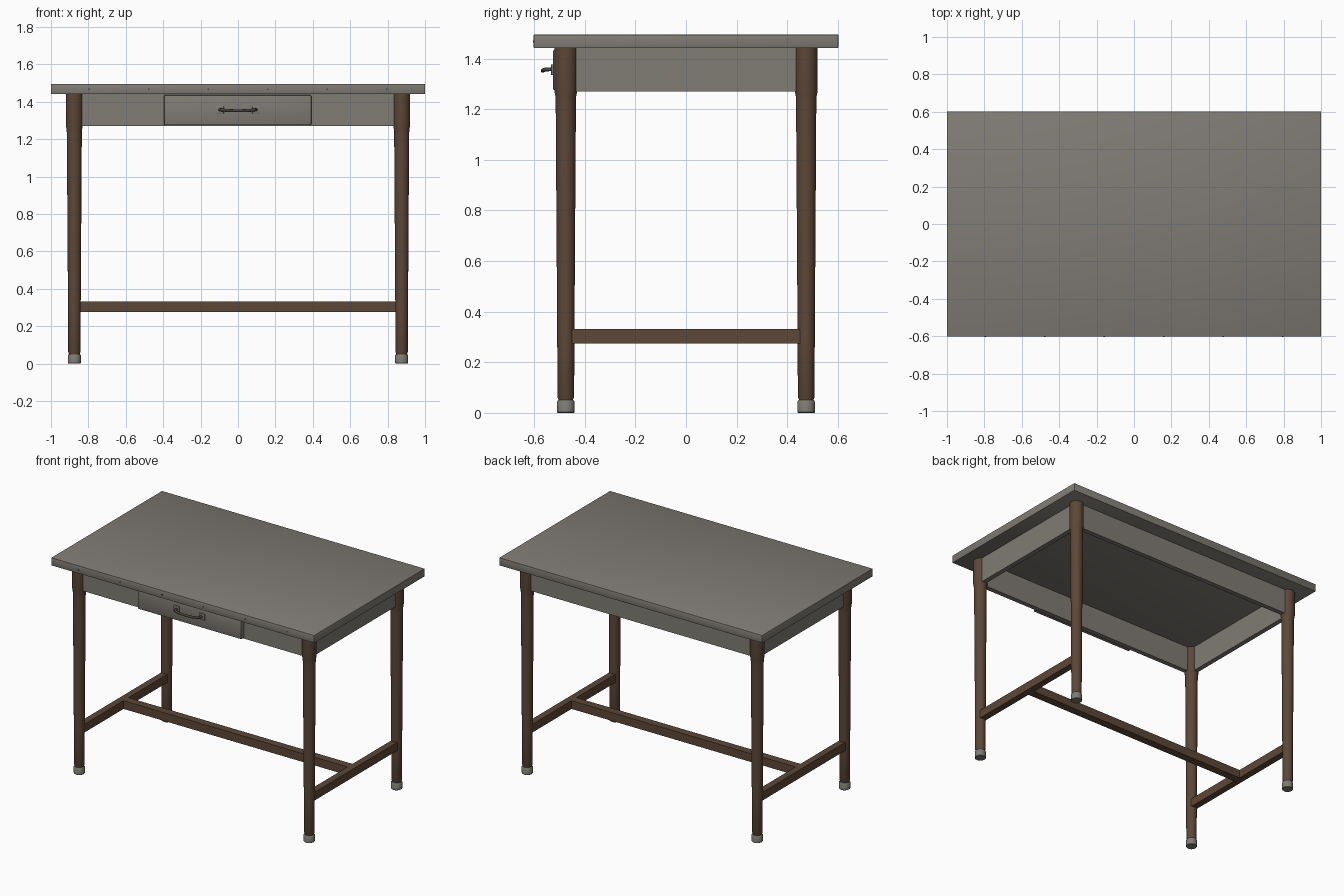
import bpy, bmesh, math
from mathutils import Vector

if "Cube" in bpy.data.objects:
    bpy.data.objects.remove(bpy.data.objects["Cube"])


def material(name, rgb):
    m = bpy.data.materials.new(name)
    m.diffuse_color = (*rgb, 1)
    m.use_nodes = True
    m.node_tree.nodes["Principled BSDF"].inputs["Base Color"].default_value = m.diffuse_color
    return m


GREY = material("grey_laminate", (0.215, 0.200, 0.178))
WOOD = material("brown_wood", (0.108, 0.063, 0.038))
FOOT = material("foot_grey", (0.21, 0.20, 0.175))
DARK = material("dark_metal", (0.06, 0.057, 0.052))


def finish(name, bm, mat, smooth=False):
    bmesh.ops.recalc_face_normals(bm, faces=bm.faces)
    me = bpy.data.meshes.new(name)
    bm.to_mesh(me)
    bm.free()
    me.materials.append(mat)
    ob = bpy.data.objects.new(name, me)
    bpy.context.collection.objects.link(ob)
    if smooth:
        bpy.ops.object.select_all(action='DESELECT')
        ob.select_set(True)
        bpy.context.view_layer.objects.active = ob
        bpy.ops.object.shade_smooth_by_angle(angle=math.radians(35))
    return ob


def box(name, lo, hi, mat, bevel=0):
    bm = bmesh.new()
    bmesh.ops.create_cube(bm, size=1)
    for v in bm.verts:
        v.co = Vector([(a + b) / 2 + c * (b - a) for a, b, c in zip(lo, hi, v.co)])
    if bevel:
        bmesh.ops.bevel(bm, geom=bm.edges[:], offset=bevel, segments=2,
                        profile=0.5, affect='EDGES')
    return finish(name, bm, mat, bevel > 0)


def lathe(name, profile, mat, x, y, sides=32):
    # closed turned solid around a vertical axis, profile = (radius, z)
    bm = bmesh.new()
    rings = []
    for r, z in profile:
        rings.append([bm.verts.new((x + r * math.cos(2 * math.pi * i / sides),
                                    y + r * math.sin(2 * math.pi * i / sides), z))
                      for i in range(sides)])
    for a, b in zip(rings, rings[1:]):
        for i in range(sides):
            j = (i + 1) % sides
            bm.faces.new((a[i], a[j], b[j], b[i]))
    bm.faces.new(rings[0][::-1])
    bm.faces.new(rings[-1])
    return finish(name, bm, mat, True)


LX, LY = 0.875, 0.475      # leg centres
AZ0, AZ1 = 1.27, 1.442     # apron heights

# Table top
box("table_top", (-1, -0.602, AZ1), (1, 0.602, 1.495), GREY, 0.002)

# Legs and feet
leg_profile = [(0.029, 0.045), (0.029, 0.053), (0.033, 0.062), (0.034, 0.3),
               (0.040, 1.22), (0.041, 1.25), (0.0455, 1.275), (0.0455, AZ1)]
foot_profile = [(0.032, 0.0), (0.035, 0.003), (0.035, 0.044), (0.031, 0.05)]
for sx, side in ((-1, "left"), (1, "right")):
    for sy, end in ((-1, "front"), (1, "back")):
        lathe(f"{end}_{side}_leg", leg_profile, WOOD, sx * LX, sy * LY)
        lathe(f"{end}_{side}_foot", foot_profile, FOOT, sx * LX, sy * LY)

# Apron panels, centred near the leg axes
for s, end in ((-1, "front"), (1, "back")):
    ys = sorted((s * (LY - 0.013), s * (LY + 0.02)))
    box(f"{end}_apron", (-LX, ys[0], AZ0), (LX, ys[1], AZ1), GREY)
for s, side in ((-1, "left"), (1, "right")):
    xs = sorted((s * (LX - 0.013), s * (LX + 0.02)))
    box(f"{side}_apron", (xs[0], -LY, AZ0), (xs[1], LY, AZ1), GREY)

# Stretchers forming an H
for s, side in ((-1, "left"), (1, "right")):
    box(f"{side}_stretcher", (s * LX - 0.023, -0.45, 0.275),
        (s * LX + 0.023, 0.45, 0.332), WOOD)
box("long_stretcher", (-LX + 0.02, -0.027, 0.275), (LX - 0.02, 0.027, 0.332), WOOD)

# Drawer front
box("drawer_front", (-0.395, -0.525, 1.275), (0.392, -0.49, 1.436), GREY, 0.006)

# Handle: two plates with studs and a bowed bar
for s, side in ((-1, "left"), (1, "right")):
    x = s * 0.097
    box(f"{side}_handle_plate", (x - 0.021, -0.533, 1.335), (x + 0.021, -0.523, 1.377),
        GREY, 0.002)

curve = bpy.data.curves.new("handle_path", 'CURVE')
curve.dimensions = '3D'
curve.bevel_depth = 0.008
curve.bevel_resolution = 3
curve.resolution_u = 8
curve.use_fill_caps = True
half = [(0.097, -0.526, 1.358), (0.094, -0.552, 1.358), (0.075, -0.562, 1.355),
        (0.04, -0.566, 1.352)]
path = [(-x, y, z) for x, y, z in half] + half[::-1]
sp = curve.splines.new('NURBS')
sp.points.add(len(path) - 1)
for p, co in zip(sp.points, path):
    p.co = (*co, 1)
sp.use_endpoint_u = True
sp.order_u = 3
handle = bpy.data.objects.new("handle_bar", curve)
bpy.context.collection.objects.link(handle)
curve.materials.append(DARK)
bpy.ops.object.select_all(action='DESELECT')
handle.select_set(True)
bpy.context.view_layer.objects.active = handle
bpy.ops.object.convert(target='MESH')
bpy.ops.object.shade_smooth_by_angle(angle=math.radians(40))

# Small pins along the front edge of the top
for i in range(6):
    x = -0.795 + i * 0.318
    box(f"edge_pin_{i + 1}", (x - 0.005, -0.604, 1.463), (x + 0.005, -0.6, 1.471), DARK)
